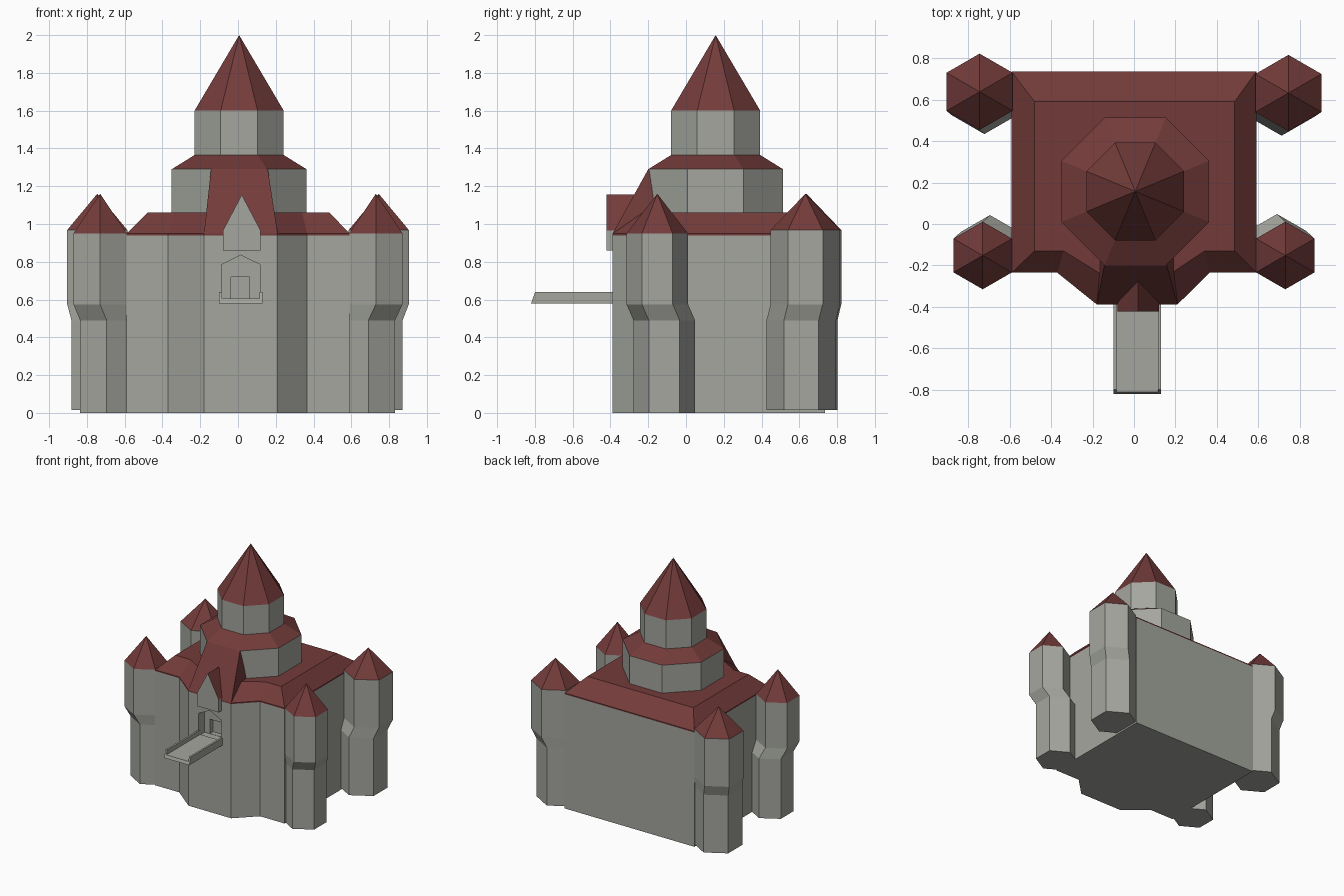
import bpy, bmesh, math

if "Cube" in bpy.data.objects:
    bpy.data.objects.remove(bpy.data.objects["Cube"])


def material(name, rgb):
    m = bpy.data.materials.new(name)
    m.diffuse_color = (*rgb, 1)
    m.use_nodes = True
    m.node_tree.nodes["Principled BSDF"].inputs["Base Color"].default_value = m.diffuse_color
    return m


STONE = material("grey stone", (0.37, 0.38, 0.34))
TILE = material("red roof tile", (0.17, 0.044, 0.042))


def loft(name, rings, is_red=None, mats=(STONE, TILE)):
    """Skin a list of equal-length point rings; a one-point ring makes a tip."""
    bm = bmesh.new()
    vs = [[bm.verts.new(p) for p in r] for r in rings]
    bm.faces.new(vs[0])
    for a, b in zip(vs, vs[1:]):
        n = len(a)
        for i in range(n):
            j = (i + 1) % n
            bm.faces.new((a[i], a[j], b[0]) if len(b) == 1 else (a[i], a[j], b[j], b[i]))
    if len(vs[-1]) > 2:
        bm.faces.new(vs[-1])
    bmesh.ops.recalc_face_normals(bm, faces=bm.faces)
    for f in bm.faces:
        f.normal_update()
        f.material_index = int(bool(is_red and is_red(f)))
    me = bpy.data.meshes.new(name)
    bm.to_mesh(me)
    bm.free()
    for m in mats:
        me.materials.append(m)
    ob = bpy.data.objects.new(name, me)
    bpy.context.collection.objects.link(ob)
    return ob


def flat(pts, z):
    return [(x, y, z) for x, y in pts]


def ngon(cx, cy, r, n, turn, z):
    return [(cx + r * math.cos(turn + math.tau * i / n),
             cy + r * math.sin(turn + math.tau * i / n), z) for i in range(n)]


def front_prism(name, pts, y0, y1, **kw):
    """Extrude an x-z outline along y."""
    return loft(name, [[(x, y, z) for x, z in pts] for y in (y0, y1)], **kw)


# Main body with a bay on the front
eave = [(-.59, -.235), (-.37, -.235), (-.18, -.388), (.21, -.388),
        (.365, -.235), (.59, -.235), (.59, .735), (-.59, .735)]
ridge = [(-.48, -.13), (-.34, -.13), (-.145, -.25), (.16, -.25),
         (.34, -.13), (.485, -.13), (.485, .59), (-.48, .59)]
body = loft("main_walls", [flat(eave, 0), flat(eave, .94)])

# Entrance niche and smaller inner doorway cut into the bay
arch = [(-.087, .60), (.117, .60), (.117, .785), (.015, .835), (-.087, .785)]
door = [(-.038, .602), (.062, .602), (.062, .72), (-.038, .72)]
for nm, outline, depth in (("niche_cutter", arch, -.31), ("doorway_cutter", door, -.27)):
    cut = front_prism(nm, outline, -.5, depth)
    cut.hide_render = True
    mod = body.modifiers.new(nm, 'BOOLEAN')
    mod.operation, mod.solver, mod.object = 'DIFFERENCE', 'EXACT', cut
    bpy.context.view_layer.objects.active = body
    bpy.ops.object.modifier_apply(modifier=nm)
    bpy.data.objects.remove(cut)

# Main roof: thin eave, sloped skirt and flat top
loft("main_roof", [flat(eave, .94), flat(eave, .95), flat(ridge, 1.06)], mats=(TILE,))

# Steep front roof leaning on the keep
loft("front_roof", [
    [(-.18, -.388, .95), (.21, -.388, .95), (.20, -.05, .95), (-.17, -.05, .95)],
    [(-.143, -.2, 1.29), (.158, -.2, 1.29), (.158, -.05, 1.29), (-.143, -.05, 1.29)]],
    mats=(TILE,))

# Dormer with red slopes
front_prism("dormer", [(-.08, .86), (.12, .86), (.12, .965), (.02, 1.155), (-.08, .965)],
            -.422, -.2, is_red=lambda f: f.normal.z > .2)

# Octagonal keep in two tiers with skirt roof and spire
K, T, C = (.006, .157), math.pi / 8, 1 / math.cos(math.pi / 8)
big, small = .357 * C, .236 * C
loft("keep_lower", [ngon(*K, big, 8, T, 1.0), ngon(*K, big, 8, T, 1.29)])
loft("keep_skirt_roof", [ngon(*K, big, 8, T, 1.29), ngon(*K, small, 8, T, 1.365)], mats=(TILE,))
loft("keep_upper", [ngon(*K, small, 8, T, 1.365), ngon(*K, small, 8, T, 1.6)])
loft("keep_spire", [ngon(*K, small, 8, T, 1.6), [(*K, 2.0)]], mats=(TILE,))

# Hexagonal corner towers; the upper shaft steps outwards
H = math.pi / 6
towers = {  # upper centre, lower centre, radius, foot height, eave height
    "front_left": ((-.73, -.152), (-.695, -.12), .163, 0, .95),
    "front_right": ((.73, -.152), (.69, -.115), .163, 0, .95),
    "back_left": ((-.745, .638), (-.722, .618), .184, .014, .968),
    "back_right": ((.745, .632), (.712, .61), .184, .014, .968),
}
for nm, (up, low, r, foot, top) in towers.items():
    loft(nm + "_tower", [ngon(*low, r, 6, H, foot), ngon(*low, r, 6, H, .49),
                         ngon(*up, r, 6, H, .575), ngon(*up, r, 6, H, top)])
    loft(nm + "_tower_roof", [ngon(*up, r, 6, H, top), [(*up, 1.16)]], mats=(TILE,))

# Drawbridge: a shallow channel with slanted outer end
bridge = [(-.10, .58), (.13, .58), (.13, .64), (.115, .64),
          (.115, .605), (-.085, .605), (-.085, .64), (-.10, .64)]
loft("drawbridge", [[(x, -.82 + (z - .58) * .35, z) for x, z in bridge],
                    [(x, -.37, z) for x, z in bridge]])
